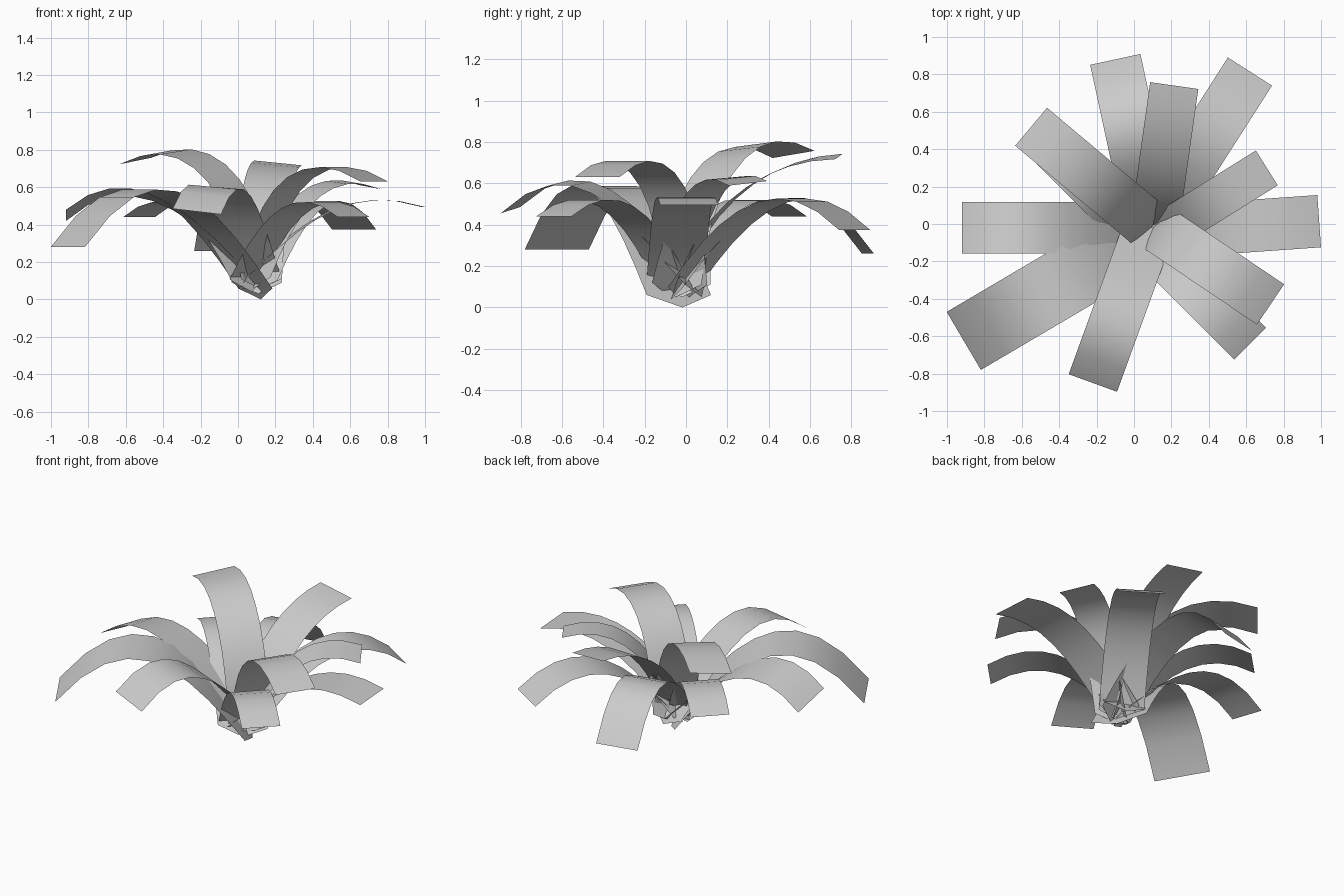
import bpy, bmesh
from math import radians, sin, cos
from mathutils import Vector
from mathutils.geometry import interpolate_bezier

cube = bpy.data.objects.get("Cube")
if cube:
    bpy.data.objects.remove(cube, do_unlink=True)

grey = bpy.data.materials.new("pale_grey")
grey.use_nodes = True
colour = (0.6, 0.6, 0.6, 1)
grey.diffuse_color = colour
grey.node_tree.nodes["Principled BSDF"].inputs["Base Color"].default_value = colour

SEGMENTS = 9


def leaf(name, tip, heading, width, length, heights, reach, roll=0.0):
    """Arching strip: heights = root, two handles, tip; reach = handle distances."""
    a = radians(heading)
    out = Vector((cos(a), sin(a), 0))
    side = Vector((-sin(a), cos(a), 0))
    root = Vector((tip[0], tip[1], 0)) - out * length
    handles = [root + out * d + Vector((0, 0, z))
               for d, z in zip((0, *reach, length), heights)]
    spine = interpolate_bezier(*handles, SEGMENTS + 1)

    bm = bmesh.new()
    rows = []
    for i, p in enumerate(spine):
        lift = Vector((0, 0, roll * i / SEGMENTS))
        rows.append([bm.verts.new(p + (side + lift) * v * width) for v in (-0.5, 0.5)])
    for (r0, l0), (r1, l1) in zip(rows, rows[1:]):
        bm.faces.new((r0, r1, l1, l0))
    # Pointed foot below the root
    foot = bm.verts.new(spine[0] + Vector((0, 0, -0.06)) - out * 0.035)
    bm.faces.new((foot, rows[0][0], rows[0][1]))

    mesh = bpy.data.meshes.new(name)
    bm.to_mesh(mesh)
    bm.free()
    mesh.materials.append(grey)
    mesh.shade_smooth()
    obj = bpy.data.objects.new(name, mesh)
    bpy.context.collection.objects.link(obj)


# Low spreading leaves
leaf("right_leaf", (-0.92, -0.02), 180, 0.275, 1.0, (0.11, 0.44, 0.76, 0.45), (0.3, 0.65), 0.22)
leaf("front_right_leaf", (-0.91, -0.625), 210.5, 0.36, 1.163, (0.06, 0.48, 0.89, 0.28), (0.33, 0.68))
leaf("front_leaf", (-0.22, -0.85), 250, 0.275, 0.95, (0.11, 0.39, 0.83, 0.47), (0.28, 0.55), -0.11)
leaf("front_left_low_leaf", (0.62, -0.64), -45, 0.24, 0.82, (0.11, 0.4, 0.66, 0.44), (0.2, 0.45))
leaf("left_leaf", (0.99, 0.015), 4, 0.28, 0.95, (0.12, 0.37, 0.63, 0.495), (0.26, 0.52))
leaf("back_left_leaf", (0.62, 0.815), 57.4, 0.28, 0.98, (0.1, 0.45, 0.7, 0.375), (0.28, 0.6))
leaf("back_leaf", (-0.1, 0.88), 102.2, 0.275, 0.95, (0.09, 0.44, 0.79, 0.26), (0.25, 0.6))
leaf("back_right_low_leaf", (-0.53, 0.5), 135, 0.24, 0.82, (0.1, 0.4, 0.66, 0.44), (0.21, 0.47))

# Tall upper leaves
leaf("front_left_tall_leaf", (0.73, -0.43), -34, 0.26, 0.76, (0.11, 0.55, 0.86, 0.63), (0.05, 0.33))
leaf("back_tall_leaf", (0.215, 0.74), 82, 0.26, 0.78, (0.11, 0.48, 0.72, 0.73), (0.12, 0.42), 0.1)
leaf("left_small_leaf", (0.71, 0.3), 32, 0.22, 0.7, (0.12, 0.45, 0.72, 0.6), (0.15, 0.35), 0.1)
leaf("back_right_tall_leaf", (-0.55, 0.52), 140, 0.265, 0.85, (0.11, 0.6, 0.92, 0.74), (0.06, 0.4), -0.13)
